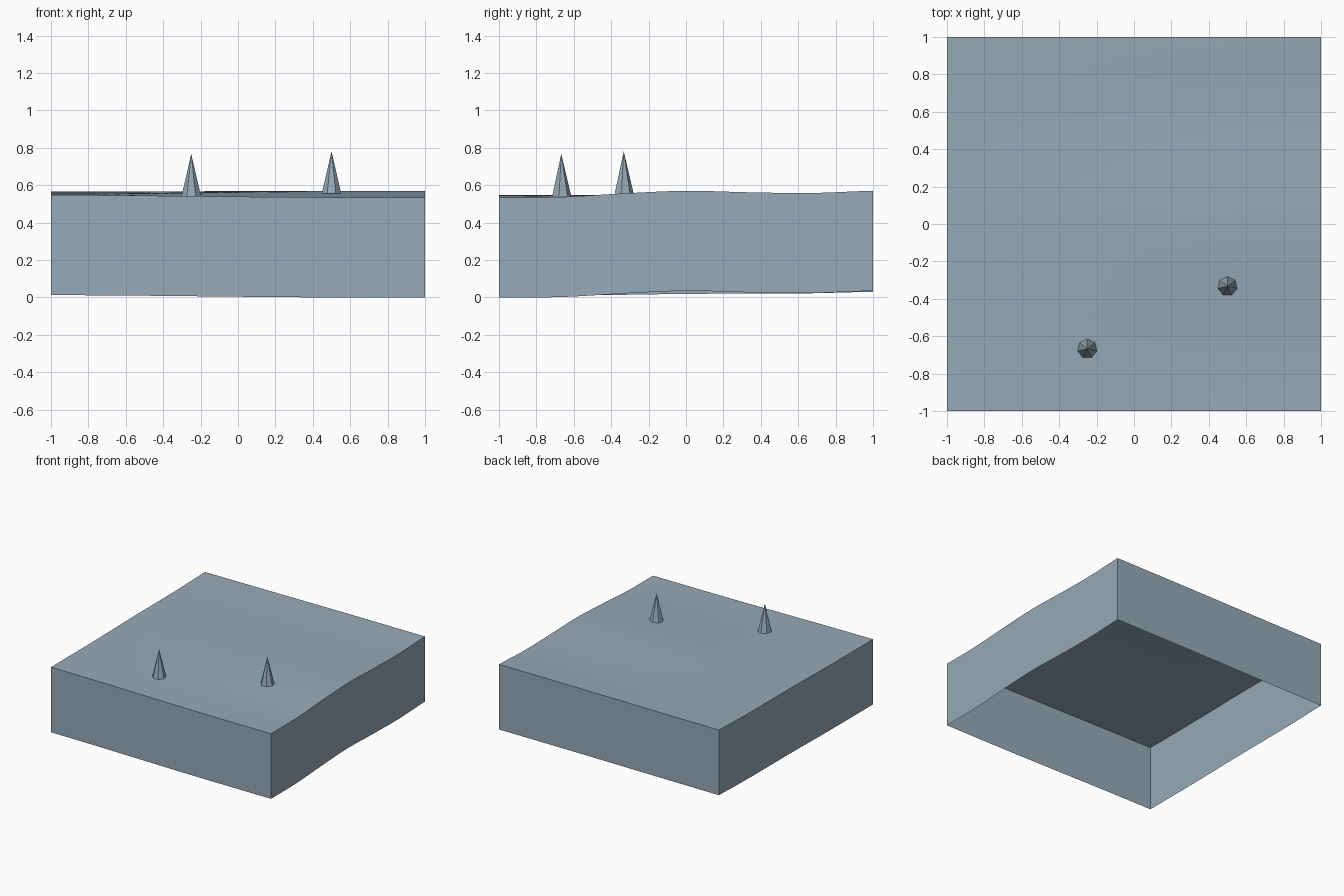
import bpy, bmesh
from mathutils import Vector

cube = bpy.data.objects.get("Cube")
if cube:
    bpy.data.objects.remove(cube, do_unlink=True)

CELLS = 24       # terrain subdivisions per side
DEPTH = 0.535    # height of the skirt walls

# Terrain heights along the left and right borders, evenly spaced front to back
WEST = [0.547, 0.547, 0.549, 0.554, 0.555, 0.557, 0.565]
EAST = [0.535, 0.537, 0.556, 0.57, 0.562, 0.558, 0.57]


def smooth_profile(values, t):
    """Catmull-Rom interpolation of evenly spaced values, t from 0 to 1."""
    last = len(values) - 1
    i = min(int(t * last), last - 1)
    f = t * last - i
    a, b, c, d = (values[max(0, min(last, i + k))] for k in (-1, 0, 1, 2))
    return b + f * (c - a + f * (2 * a - 5 * b + 4 * c - d + f * (3 * (b - c) + d - a))) / 2


def terrain_height(x, y):
    t = (y + 1) / 2
    s = min(1, max(0, (x + 1) / 1.6))
    s = s * s * (3 - 2 * s)
    return smooth_profile(WEST, t) * (1 - s) + smooth_profile(EAST, t) * s


def make_material(name, rgb):
    mat = bpy.data.materials.new(name)
    mat.use_nodes = True
    mat.diffuse_color = (*rgb, 1)
    mat.node_tree.nodes["Principled BSDF"].inputs["Base Color"].default_value = (*rgb, 1)
    return mat


def add_object(name, bm, mat):
    mesh = bpy.data.meshes.new(name)
    bm.to_mesh(mesh)
    bm.free()
    mesh.materials.append(mat)
    obj = bpy.data.objects.new(name, mesh)
    bpy.context.collection.objects.link(obj)
    return obj


blue_grey = make_material("blue grey stone", (0.305, 0.402, 0.479))

# Rolling ground with skirt walls that follow its border, open underneath
bm = bmesh.new()
bmesh.ops.create_grid(bm, x_segments=CELLS, y_segments=CELLS, size=1)
for v in bm.verts:
    v.co.z = terrain_height(v.co.x, v.co.y)
border = [e for e in bm.edges if e.is_boundary]
skirt = bmesh.ops.extrude_edge_only(bm, edges=border)["geom"]
for v in skirt:
    if isinstance(v, bmesh.types.BMVert):
        v.co.z -= DEPTH
bmesh.ops.recalc_face_normals(bm, faces=bm.faces)
bm.normal_update()
top = max(bm.faces, key=lambda f: abs(f.normal.z))
if top.normal.z < 0:
    bmesh.ops.reverse_faces(bm, faces=bm.faces)
ground = add_object("ground_block", bm, blue_grey)
bpy.context.view_layer.objects.active = ground
ground.select_set(True)
bpy.ops.object.shade_smooth_by_angle()

# Seven-sided spikes standing on the ground
for name, x, y in (("left_spike", 0.5, -0.333), ("right_spike", -0.25, -0.667)):
    bm = bmesh.new()
    bmesh.ops.create_cone(bm, cap_ends=True, segments=7, radius1=0.053, radius2=0, depth=0.225)
    bmesh.ops.remove_doubles(bm, verts=bm.verts, dist=0.0001)
    bmesh.ops.translate(bm, verts=bm.verts, vec=Vector((0, 0, 0.1125)))
    spike = add_object(name, bm, blue_grey)
    spike.location = (x, y, terrain_height(x, y))
